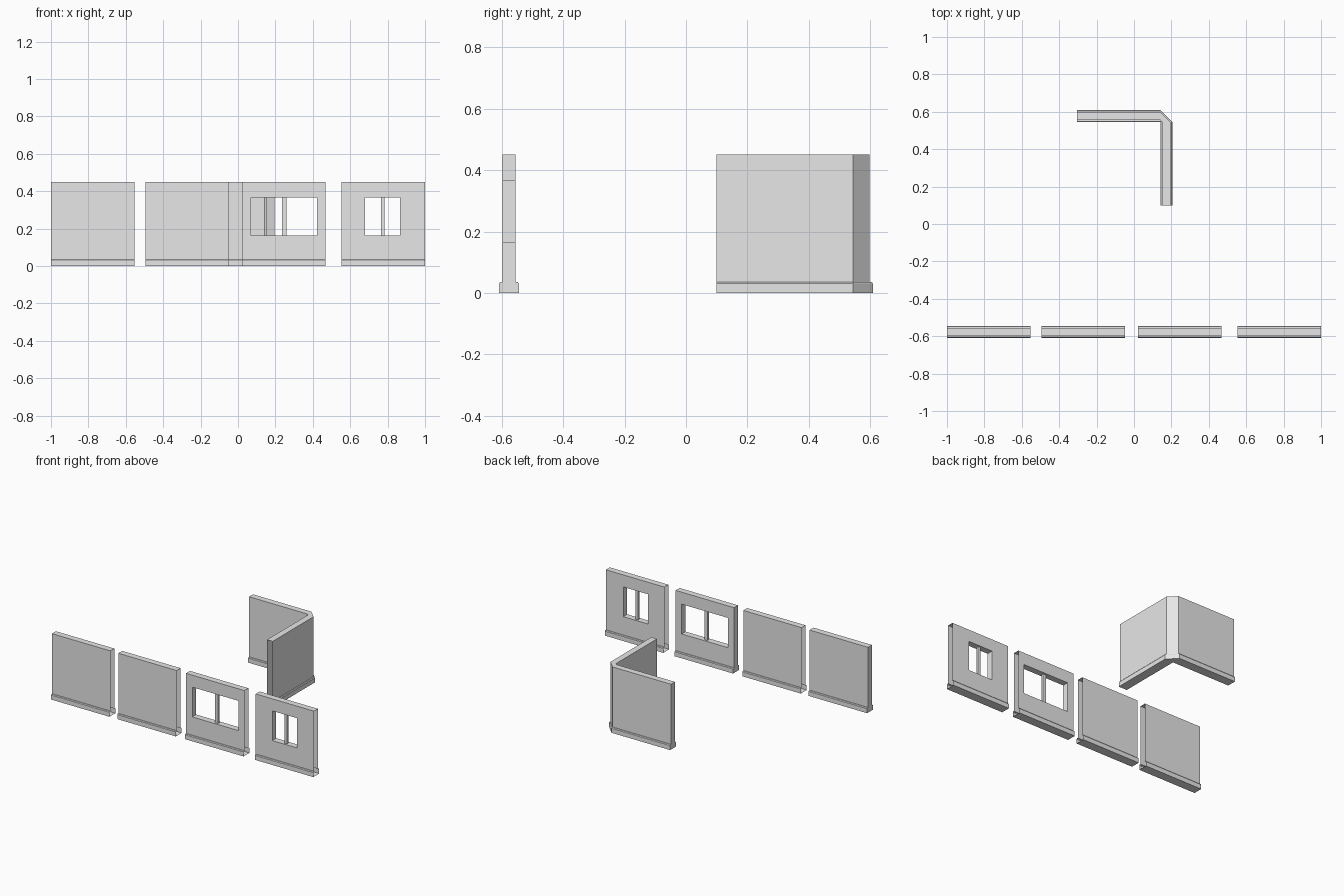
import bpy
import bmesh
from mathutils import Vector

if "Cube" in bpy.data.objects:
    bpy.data.objects.remove(bpy.data.objects["Cube"])

GREY = bpy.data.materials.new("light_grey")
GREY.use_nodes = True
GREY.diffuse_color = (0.8, 0.8, 0.8, 1)
GREY.node_tree.nodes["Principled BSDF"].inputs["Base Color"].default_value = (0.8, 0.8, 0.8, 1)

HEIGHT, WIDTH, ROW_Y = 0.45, 0.446, -0.5765
HALF, FOOT = 0.0215, 0.032          # half thickness of wall and skirting
SILL, HEAD = 0.162, 0.367           # window heights


def finish(bm, name):
    bmesh.ops.remove_doubles(bm, verts=bm.verts, dist=0.0001)
    bmesh.ops.recalc_face_normals(bm, faces=bm.faces)
    mesh = bpy.data.meshes.new(name)
    bm.to_mesh(mesh)
    bm.free()
    mesh.materials.append(GREY)
    obj = bpy.data.objects.new(name, mesh)
    bpy.context.collection.objects.link(obj)
    return obj


def wall(name, sections, window=False, closed_start=False):
    """Sweep the wall outline through (origin, sideways direction) sections."""
    side = [(FOOT, 0), (FOOT, 0.031), (FOOT - 0.004, 0.036), (HALF, 0.036)]
    if window:
        side += [(HALF, SILL), (HALF, HEAD)]
    side.append((HALF, HEIGHT))
    outline = [(-s, z) for s, z in side] + side[::-1]
    bm = bmesh.new()
    rings = []
    for origin, across in sections:
        o, d = Vector((*origin, 0)), Vector((*across, 0))
        rings.append([bm.verts.new(o + d * s + Vector((0, 0, z))) for s, z in outline])
    n = len(outline)
    low = side.index((HALF, SILL)) if window else -1
    gaps = (low, n - 2 - low)       # outline steps cut away by the window
    for r, (a, b) in enumerate(zip(rings, rings[1:])):
        for i in range(n):
            if window and r == 1 and i in gaps:
                continue
            j = (i + 1) % n
            bm.faces.new((a[i], a[j], b[j], b[i]))
    if window:
        # window reveals: sill, head and both jambs
        a, b = rings[1], rings[2]
        for k in (low, low + 1):
            bm.faces.new((a[k], b[k], b[n - 1 - k], a[n - 1 - k]))
        for ring in (a, b):
            bm.faces.new((ring[low], ring[low + 1], ring[n - 2 - low], ring[n - 1 - low]))
    if closed_start:
        bm.faces.new(rings[0])
    return finish(bm, name)


def mullion(name, x, width):
    bm = bmesh.new()
    bmesh.ops.create_cube(bm, size=1)
    bmesh.ops.scale(bm, verts=bm.verts, vec=(width, 0.018, HEAD - SILL))
    bmesh.ops.translate(bm, verts=bm.verts, vec=(x, ROW_Y, (HEAD + SILL) / 2))
    return finish(bm, name)


def row_wall(name, x, opening=None, closed_start=False):
    xs = [x, *(opening or ()), x + WIDTH]
    wall(name, [((px, ROW_Y), (0, 1)) for px in xs], bool(opening), closed_start)


# Straight walls in the front row
row_wall("end_wall", -1.0, closed_start=True)
row_wall("plain_wall", -0.494)
row_wall("wide_window_wall", 0.022, (0.07, 0.422), closed_start=True)
row_wall("narrow_window_wall", 0.554, (0.68, 0.867))
mullion("wide_window_mullion", 0.246, 0.024)
mullion("narrow_window_mullion", 0.7735, 0.019)

# Corner wall: two legs joined by a bevelled outer corner
inner_x, inner_y = 0.1415, 0.5445
wall("corner_wall", [
    ((inner_x - WIDTH, inner_y + FOOT), (0, 1)),
    ((inner_x, inner_y + FOOT), (0, 1)),
    ((inner_x + FOOT, inner_y), (1, 0)),
    ((inner_x + FOOT, inner_y - WIDTH), (1, 0)),
], closed_start=True)
